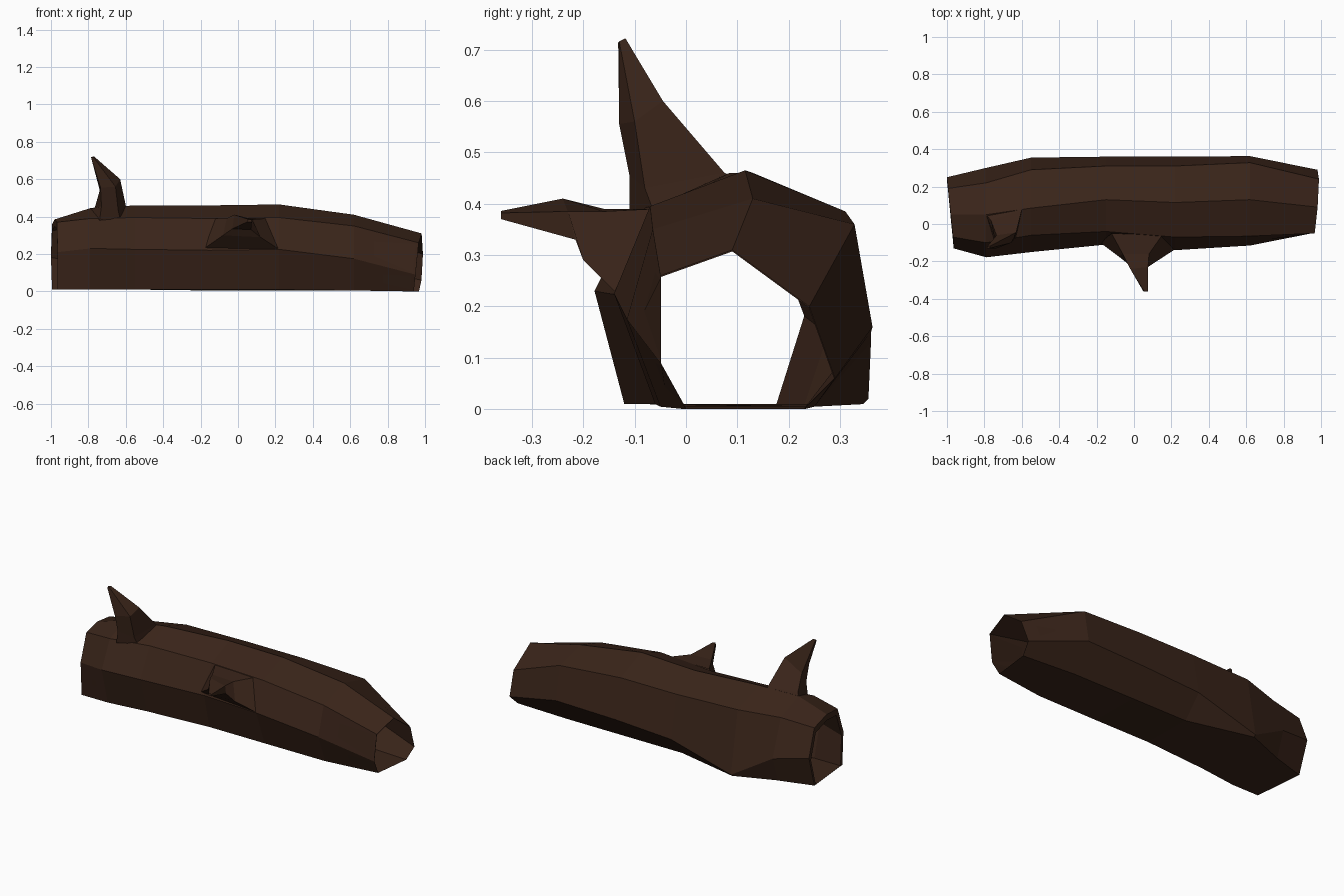
import bpy

bark = bpy.data.materials.new("bark")
bark.diffuse_color = (0.042, 0.018, 0.010, 1)


def loft(name, rings, cap_end=False, flip=False):
    """Skin a list of equal-sized closed rings with flat faces."""
    n = len(rings[0])
    verts = [p for ring in rings for p in ring]
    faces = []
    for r in range(len(rings) - 1):
        for i in range(n):
            j = (i + 1) % n
            f = (r * n + i, r * n + j, (r + 1) * n + j, (r + 1) * n + i)
            faces.append(f[::-1] if flip else f)
    if cap_end:
        last = [(len(rings) - 1) * n + i for i in range(n)]
        faces.append(last[::-1] if flip else last)
    mesh = bpy.data.meshes.new(name)
    mesh.from_pydata(verts, [], faces)
    mesh.validate()
    mesh.materials.append(bark)
    obj = bpy.data.objects.new(name, mesh)
    bpy.context.collection.objects.link(obj)
    return obj


# Log sections: x, then (y, z) for front bottom, front middle, front top,
# ridge, back shoulder, back middle, back bottom
sections = [
    (-0.99, [(-.12, .01), (-.13, .21), (-.07, .37), (.05, .385), (.19, .36), (.25, .20), (.19, .01)]),
    (-0.79, [(-.12, .01), (-.178, .23), (-.10, .39), (.05, .445), (.22, .38), (.30, .16), (.25, .01)]),
    (-0.55, [(-.09, .01), (-.15, .225), (-.06, .395), (.085, .46), (.29, .39), (.355, .02), (.345, .01)]),
    (-0.15, [(-.06, .01), (-.11, .22), (-.04, .39), (.13, .46), (.31, .385), (.36, .13), (.25, .005)]),
    (0.22, [(-.06, .01), (-.14, .225), (-.07, .395), (.115, .465), (.31, .385), (.36, .15), (.25, .005)]),
    (0.62, [(-.05, .005), (-.115, .175), (-.065, .35), (.13, .41), (.328, .36), (.363, .16), (.25, .005)]),
    (0.97, [(0, 0), (-.05, .09), (-.05, .26), (.09, .31), (.24, .20), (.29, .06), (.23, .0)]),
]


def ring(x, pts, scale=1.0):
    cy, cz = sum(p[0] for p in pts) / 7, 0.015
    out = []
    for y, z in pts:
        px = x
        if x < -0.9:
            px = x + 0.015 - 0.1 * max(y, -.1)
            px = max(px, -1)
        elif x > 0.9:
            px = min(1, 0.94 + 0.1 * z + 0.12 * max(y, 0))
        out.append((px, cy + (y - cy) * scale, cz + (z - cz) * scale))
    return out


# Outer bark and hollow interior, joined by a rim at the left end
outer = [ring(x, p) for x, p in sections]
inner = [ring(x, p, s) for (x, p), s in zip(sections, (.9, .9, .9, .9, .9, .92, .99))]
loft("log_bark", outer, flip=True)
loft("log_hollow", inner)
loft("left_rim", [outer[0], inner[0]])
loft("right_rim", [outer[-1], inner[-1]], flip=True)

# Broken branch standing on top
loft("upper_branch", [
    [(-.60, .085, .455), (-.79, .05, .44), (-.74, -.11, .38), (-.63, -.065, .39)],
    [(-.60, .075, .46), (-.765, .02, .45), (-.73, -.11, .455), (-.64, -.08, .43)],
    [(-.63, -.045, .60), (-.735, -.06, .525), (-.735, -.13, .555), (-.655, -.10, .56)],
    [(-.77, -.118, .722), (-.785, -.12, .718), (-.785, -.132, .714), (-.772, -.13, .716)],
], cap_end=True)

# Branch stub pointing forward
loft("front_branch", [
    [(-.18, -.10, .23), (.22, -.135, .225), (.15, -.06, .39), (-.12, -.05, .39)],
    [(-.08, -.175, .30), (.12, -.20, .29), (.08, -.16, .385), (-.06, -.16, .39)],
    [(-.03, -.215, .335), (.07, -.215, .33), (.075, -.23, .385), (-.02, -.24, .41)],
    [(.05, -.36, .372), (.073, -.36, .37), (.075, -.36, .382), (.055, -.36, .386)],
], cap_end=True)
